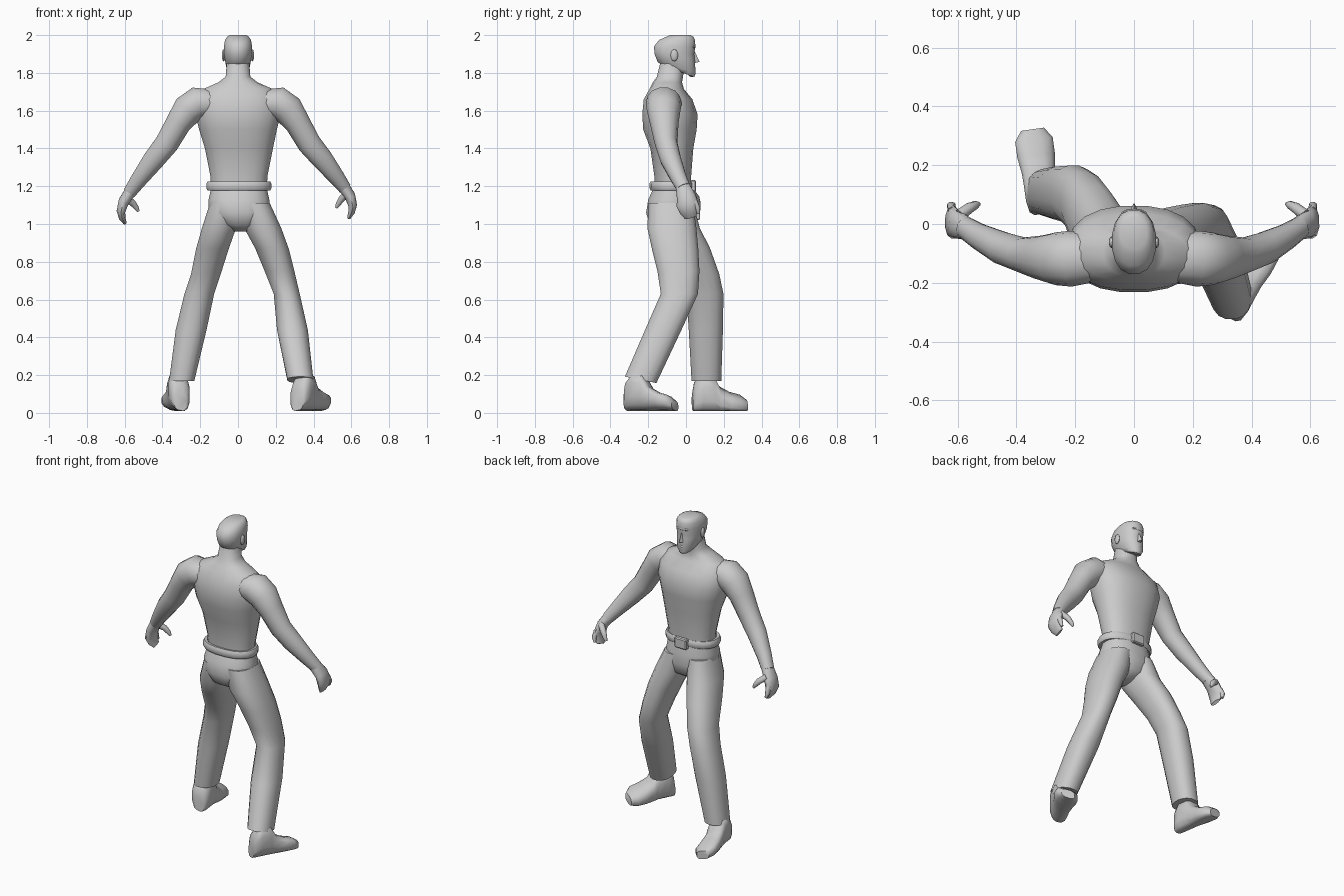
import bpy, bmesh, math
from mathutils import Vector as V

grey = bpy.data.materials.new("plain grey")
grey.diffuse_color = (0.6, 0.6, 0.6, 1)


def finish(name, bm, angle=50):
    bmesh.ops.recalc_face_normals(bm, faces=bm.faces)
    me = bpy.data.meshes.new(name)
    bm.to_mesh(me)
    bm.free()
    ob = bpy.data.objects.new(name, me)
    bpy.context.collection.objects.link(ob)
    me.materials.append(grey)
    bpy.ops.object.select_all(action='DESELECT')
    ob.select_set(True)
    bpy.context.view_layer.objects.active = ob
    bpy.ops.object.shade_smooth_by_angle(angle=math.radians(angle))
    return ob


def ring(c, u, v, n=16, p=2.3):
    """Rounded cross-section around c, spanned by half-axes u and v."""
    out = []
    for i in range(n):
        a = 2 * math.pi * (i + 0.5) / n
        k, s = math.cos(a), math.sin(a)
        out.append(V(c) + V(u) * math.copysign(abs(k) ** (2 / p), k)
                   + V(v) * math.copysign(abs(s) ** (2 / p), s))
    return out


def loft(name, rings, closed=False, angle=50):
    bm = bmesh.new()
    rows = [[bm.verts.new(q) for q in r] for r in rings]
    pairs = list(zip(rows, rows[1:])) + ([(rows[-1], rows[0])] if closed else [])
    for a, b in pairs:
        for i in range(len(a)):
            j = (i + 1) % len(a)
            bm.faces.new((a[i], a[j], b[j], b[i]))
    if not closed:
        bm.faces.new(rows[0])
        bm.faces.new(rows[-1])
    return finish(name, bm, angle)


def stack(name, rows, n=16, p=2.3, closed=False):
    """Level rings: x, y, z, half width, half depth, optional slope along y."""
    return loft(name, [ring(r[:3], (r[3], 0, 0), (0, r[4], r[4] * (r[5] if len(r) > 5 else 0)), n, p)
                       for r in rows], closed)


def limb(name, rows, n=12):
    """Rings square to a path: x, y, z, radius across, radius along y."""
    pts = [V(r[:3]) for r in rows]
    rings = []
    for i, r in enumerate(rows):
        d = (pts[min(i + 1, len(pts) - 1)] - pts[max(i - 1, 0)]).normalized()
        v = (V((0, 1, 0)) - d * d.y).normalized()
        rings.append(ring(pts[i], d.cross(v) * r[3], v * r[4], n, 2.1))
    return loft(name, rings)


# Torso and neck
stack("torso", [
    (.005, -.07, 1.17, .15, .095), (.005, -.07, 1.25, .152, .098),
    (.005, -.075, 1.40, .182, .115), (0, -.085, 1.50, .208, .143),
    (0, -.085, 1.58, .228, .148), (0, -.095, 1.66, .225, .130),
    (0, -.102, 1.715, .185, .092), (0, -.098, 1.75, .105, .078),
    (0, -.085, 1.78, .066, .07), (0, -.07, 1.86, .06, .065)], n=20)

# Hips
stack("hips", [
    (.005, -.07, 1.20, .148, .098), (.005, -.08, 1.13, .163, .122),
    (.01, -.083, 1.06, .168, .13), (.015, -.08, .995, .11, .115),
    (.02, -.075, .96, .04, .055)])

# Belt band and buckle
stack("belt", [
    (.005, -.08, 1.18, .15, .09), (.005, -.08, 1.178, .168, .108),
    (.005, -.08, 1.19, .174, .115), (.005, -.08, 1.213, .174, .115),
    (.005, -.08, 1.225, .168, .108), (.005, -.08, 1.222, .15, .09)], n=20, closed=True)
bm = bmesh.new()
bmesh.ops.create_cube(bm, size=1)
for w in bm.verts:
    w.co = V((w.co.x * .085 + .005, w.co.y * .03 + .038, w.co.z * .065 + 1.2))
bmesh.ops.bevel(bm, geom=bm.edges[:], offset=.006, segments=1, affect='EDGES')
finish("buckle", bm, 30)

# Head, tapering to the jaw
stack("head", [
    (0, -.04, 1.808, .045, .085, -.36), (0, -.05, 1.83, .062, .102, -.28),
    (0, -.06, 1.885, .073, .108, -.12), (0, -.062, 1.905, .075, .107, -.05),
    (0, -.06, 1.94, .076, .112), (0, -.047, 1.975, .07, .096),
    (0, -.032, 1.992, .058, .072), (0, -.03, 2.0, .045, .055)], p=2.2)

# Nose
bm = bmesh.new()
a, b, c, d, e = [bm.verts.new(q) for q in (
    (-.02, .035, 1.85), (.02, .035, 1.85), (0, .072, 1.858), (0, .04, 1.928), (0, .0, 1.87))]
for f in ((a, b, c), (a, c, d), (b, d, c), (a, e, b), (a, d, e), (b, e, d)):
    bm.faces.new(f)
finish("nose", bm, 40)


def blob(name, c, s):
    bm = bmesh.new()
    bmesh.ops.create_uvsphere(bm, u_segments=10, v_segments=6, radius=1)
    for w in bm.verts:
        w.co = V(c) + V((w.co.x * s[0], w.co.y * s[1], w.co.z * s[2]))
    finish(name, bm)


# Brow, lips, chin and ears
blob("brow", (0, .036, 1.937), (.045, .016, .01))
blob("mouth", (0, .038, 1.826), (.022, .014, .01))
blob("chin", (0, .03, 1.795), (.03, .02, .017))
for side, s in (("left", -1), ("right", 1)):
    blob(side + "_ear", (s * .076, -.062, 1.893), (.01, .02, .032))

# Arms and hands, the left hanging slightly lower
arm = [(.15, -.115, 1.64, .075, .085), (.215, -.118, 1.64, .088, .095),
       (.265, -.118, 1.605, .085, .09), (.315, -.115, 1.535, .069, .076),
       (.378, -.105, 1.425, .064, .06), (.445, -.082, 1.345, .058, .056),
       (.52, -.042, 1.25, .044, .044), (.565, -.012, 1.19, .035, .038)]
hand = [(.55, -.02, 1.21, .034, .036), (.592, 0, 1.15, .03, .05),
        (.607, .008, 1.10, .024, .058), (.602, .015, 1.065, .018, .048),
        (.588, .025, 1.035, .01, .032)]
thumb = [(.582, .03, 1.165, .02, .02), (.55, .055, 1.135, .019, .018),
         (.53, .065, 1.105, .014, .014), (.52, .068, 1.085, .007, .007)]
finger = [(.605, .045, 1.12, .016, .016), (.61, .062, 1.085, .014, .014),
          (.602, .066, 1.055, .008, .008)]
for side, s in (("left", -1), ("right", 1)):
    for part, rows, n in (("arm", arm, 14), ("hand", hand, 10), ("thumb", thumb, 8), ("finger", finger, 8)):
        posed = []
        for x, y, z, r, ry in rows:
            k = max(0, (x - .4) / .2) if s < 0 else 0
            posed.append((s * (x + .012 * k), y, z - .03 * k, r, ry))
        limb(side + "_" + part, posed, n)

# Trouser legs: left steps forward, right trails
stack("left_leg", [
    (-.075, -.075, 1.11, .075, .115), (-.1, -.055, .98, .092, .13),
    (-.135, .005, .87, .088, .125), (-.17, .07, .735, .08, .108),
    (-.205, .1, .63, .08, .1), (-.248, .105, .44, .083, .092),
    (-.298, .108, .17, .068, .08)])
stack("right_leg", [
    (.085, -.08, 1.11, .085, .12), (.13, -.075, .98, .1, .132),
    (.18, -.058, .87, .09, .125), (.22, -.04, .75, .08, .113),
    (.258, -.035, .63, .07, .1), (.288, -.12, .44, .083, .098),
    (.33, -.24, .175, .07, .085, -.2)])

# Shoes: distance from heel, half width, height of the upper
shoe = [(0, .035, .09), (.012, .05, .15), (.05, .057, .2), (.11, .057, .19),
        (.145, .058, .125), (.2, .066, .095), (.255, .066, .08), (.29, .04, .055)]
for side, s, heel, turn in (("left", -1, (-.305, .035), 8), ("right", 1, (.315, -.315), 28)):
    t = math.radians(turn)
    fwd = V((s * math.sin(t), math.cos(t), 0))
    out = V((s * math.cos(t), -math.sin(t), .22))
    rings = []
    for dist, w, top in shoe:
        c = V((*heel, 0)) + fwd * dist + V((0, 0, top / 2 + .012))
        r = ring(c, out * w, (0, 0, top / 2), 12, 2.8)
        rings.append([V((q.x, q.y, max(q.z, .004 + .18 * max(0, (q - c).dot(out) + w)))) for q in r])
    loft(side + "_shoe", rings)
